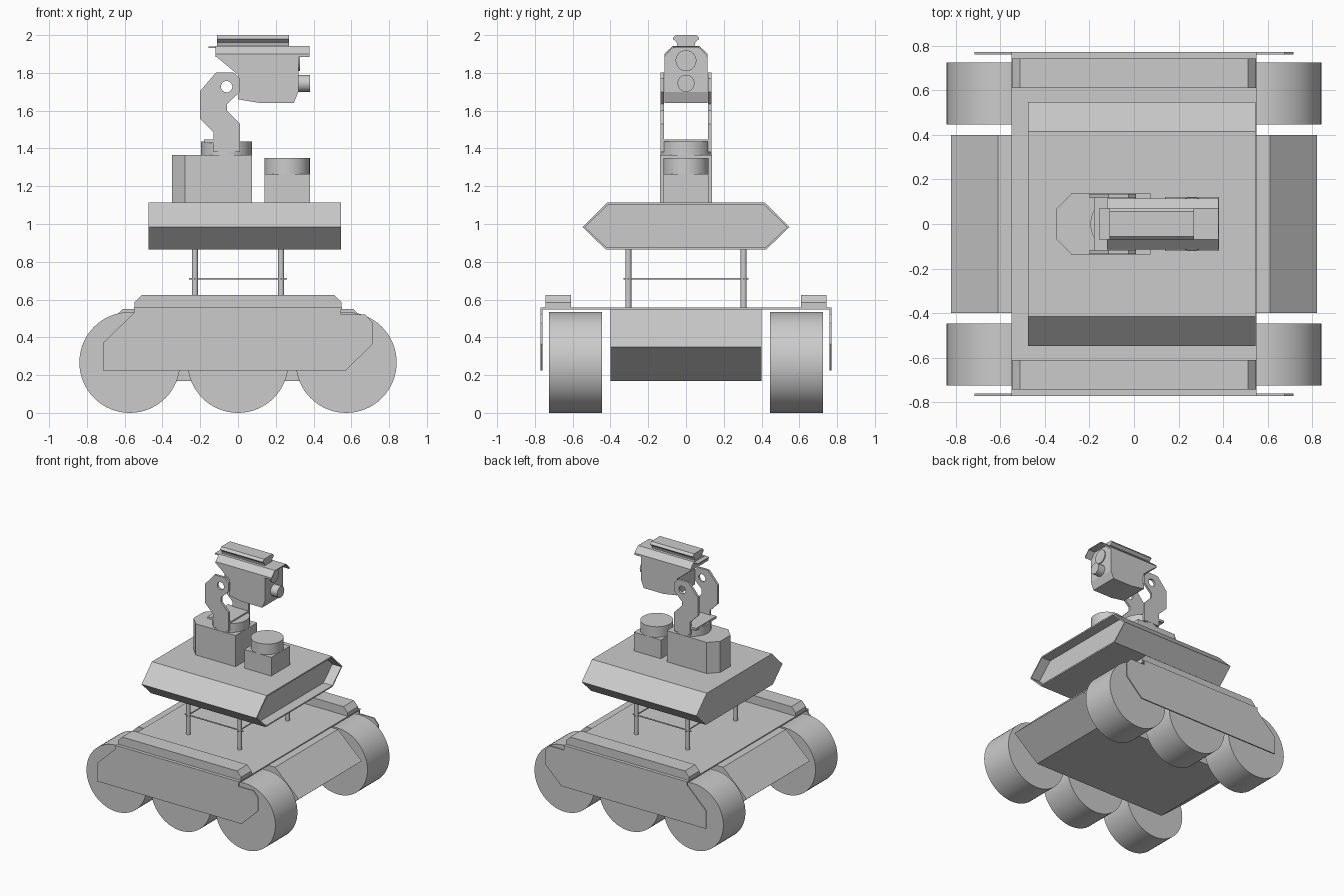
import bpy, bmesh, math
from mathutils import Vector

default = bpy.data.objects.get("Cube")
if default:
    bpy.data.objects.remove(default, do_unlink=True)

GREY = (0.6, 0.6, 0.6, 1)
mat = bpy.data.materials.new("plain_grey")
mat.use_nodes = True
mat.diffuse_color = GREY
mat.node_tree.nodes["Principled BSDF"].inputs["Base Color"].default_value = GREY


def finish(name, bm):
    bmesh.ops.recalc_face_normals(bm, faces=bm.faces)
    mesh = bpy.data.meshes.new(name)
    bm.to_mesh(mesh)
    bm.free()
    mesh.materials.append(mat)
    ob = bpy.data.objects.new(name, mesh)
    bpy.context.collection.objects.link(ob)
    return ob


def place(axis, u, v, w):
    """Profile point (u, v) at distance w along the extrusion axis."""
    return Vector({"x": (w, u, v), "y": (u, w, v), "z": (u, v, w)}[axis])


def prism(name, pts, axis, a, b, recess=None):
    """Extrude a profile; recess = (rim, depth) hollows the far end."""
    bm = bmesh.new()
    base = bm.faces.new([bm.verts.new(place(axis, u, v, a)) for u, v in pts])
    move = place(axis, 0, 0, b - a)
    ext = bmesh.ops.extrude_face_region(bm, geom=[base], use_keep_orig=True)["geom"]
    bmesh.ops.translate(bm, vec=move, verts=[g for g in ext if isinstance(g, bmesh.types.BMVert)])
    if recess:
        bmesh.ops.recalc_face_normals(bm, faces=bm.faces)
        end = [g for g in ext if isinstance(g, bmesh.types.BMFace)]
        bmesh.ops.inset_region(bm, faces=end, thickness=recess[0])
        inner = bmesh.ops.extrude_face_region(bm, geom=end)["geom"]
        bmesh.ops.delete(bm, geom=end, context="FACES_ONLY")
        bmesh.ops.translate(bm, vec=-move.normalized() * recess[1],
                            verts=[g for g in inner if isinstance(g, bmesh.types.BMVert)])
    return finish(name, bm)


def box(name, x, y, z):
    pts = [(x[0], y[0]), (x[1], y[0]), (x[1], y[1]), (x[0], y[1])]
    return prism(name, pts, "z", z[0], z[1])


def cylinder(name, axis, u, v, r, a, b, sides=48):
    angles = [2 * math.pi * i / sides for i in range(sides)]
    ob = prism(name, [(u + r * math.cos(t), v + r * math.sin(t)) for t in angles], axis, a, b)
    for p in ob.data.polygons:
        p.use_smooth = len(p.vertices) == 4
    for e in ob.data.edges:
        ends = [place(axis, 0, 0, 1).dot(ob.data.vertices[i].co) for i in e.vertices]
        e.use_edge_sharp = abs(ends[0] - ends[1]) < 1e-5
    return ob


def mirrored(pts):
    return pts + [(-u, v) for u, v in reversed(pts)]


# Hull and deck
prism("hull", mirrored([(0.61, 0.55), (0.82, 0.35), (0.6, 0.17)]), "y", -0.4, 0.4)
box("deck_plate", (-0.55, 0.55), (-0.77, 0.77), (0.548, 0.558))

# Wheels, skirts and fender boxes on both sides
skirt = [(-0.715, 0.225), (-0.715, 0.37), (-0.55, 0.53), (-0.55, 0.555), (0.545, 0.555),
         (0.545, 0.52), (0.675, 0.52), (0.715, 0.475), (0.715, 0.365), (0.57, 0.225)]
fender = mirrored([(0.548, 0.555), (0.548, 0.585), (0.51, 0.625)])
for s, side in ((-1, "right"), (1, "left")):
    for i, x in enumerate((-0.573, 0, 0.573)):
        cylinder(f"{side}_wheel_{i + 1}", "y", x, 0.267, 0.267, s * 0.445, s * 0.725, 64)
    prism(f"{side}_skirt", skirt, "y", s * 0.76, s * 0.77)
    prism(f"{side}_fender_box", fender, "y", s * 0.61, s * 0.743)

# Posts and thin bracing rods
for s in (-1, 1):
    for t in (-1, 1):
        cylinder("post", "z", s * 0.228, t * 0.305, 0.016, 0.55, 0.87, 16)
    cylinder("brace_rod_long", "y", s * 0.228, 0.71, 0.005, -0.33, 0.33, 8)
    cylinder("brace_rod_short", "x", s * 0.305, 0.71, 0.005, -0.26, 0.26, 8)

# Upper platform, hollowed at the front end
prism("platform", mirrored([(0.415, 1.115), (0.547, 0.983), (0.425, 0.865)]), "x",
      -0.475, 0.545, recess=(0.012, 0.08))

# Equipment on the platform
prism("turret_base", [(-0.35, -0.065), (-0.28, -0.137), (0.075, -0.137), (0.075, 0.137),
                      (-0.28, 0.137), (-0.35, 0.065)], "z", 1.115, 1.365)
box("sensor_block", (0.14, 0.38), (-0.12, 0.12), (1.115, 1.265))
cylinder("sensor_drum", "z", 0.26, 0, 0.12, 1.265, 1.35)
cylinder("turntable", "z", -0.06, 0, 0.135, 1.365, 1.437)
box("fork_foot", (-0.18, 0.01), (-0.13, 0.13), (1.43, 1.448))

# Fork arms with a pivot hole
arm = [(0.01, 1.38), (0.01, 1.53), (-0.058, 1.6), (-0.058, 1.635), (0.01, 1.7), (0.01, 1.77),
       (-0.025, 1.803), (-0.115, 1.803), (-0.2, 1.705), (-0.2, 1.555), (-0.13, 1.485), (-0.13, 1.38)]
cutter = cylinder("pivot_hole_cutter", "y", -0.06, 1.727, 0.03, -0.3, 0.3, 24)
cutter.hide_render = True
cutter.hide_viewport = True
for s, side in ((-1, "right"), (1, "left")):
    ob = prism(f"{side}_fork_arm", arm, "y", s * 0.117, s * 0.135)
    cut = ob.modifiers.new("pivot_hole", "BOOLEAN")
    cut.object = cutter
    cut.solver = "EXACT"

# Head body and hood
prism("head_body", [(-0.12, 1.89), (0.32, 1.89), (0.32, 1.7), (0.295, 1.64), (0.12, 1.64),
                    (0.0, 1.66), (0.0, 1.79)], "y", -0.115, 0.115)
prism("head_top", mirrored([(0.115, 1.885), (0.07, 1.935)]), "x", -0.12, 0.32)
prism("hood", [(0.115, 1.885), (0.07, 1.937), (-0.07, 1.937), (-0.115, 1.885),
               (-0.115, 1.9), (-0.07, 1.943), (0.07, 1.943), (0.115, 1.9)], "x", -0.12, 0.378)
box("hood_tail", (-0.157, -0.11), (-0.07, 0.07), (1.932, 1.94))
prism("top_rail", mirrored([(0.045, 1.94), (0.05, 1.962), (0.07, 1.98), (0.068, 1.986), (0.055, 2.0)]),
      "x", -0.11, 0.27)

# Lenses
cylinder("lower_lens", "x", 0, 1.745, 0.045, 0.3, 0.38, 32)
cylinder("upper_lens", "x", 0, 1.865, 0.055, 0.3, 0.328, 32)
